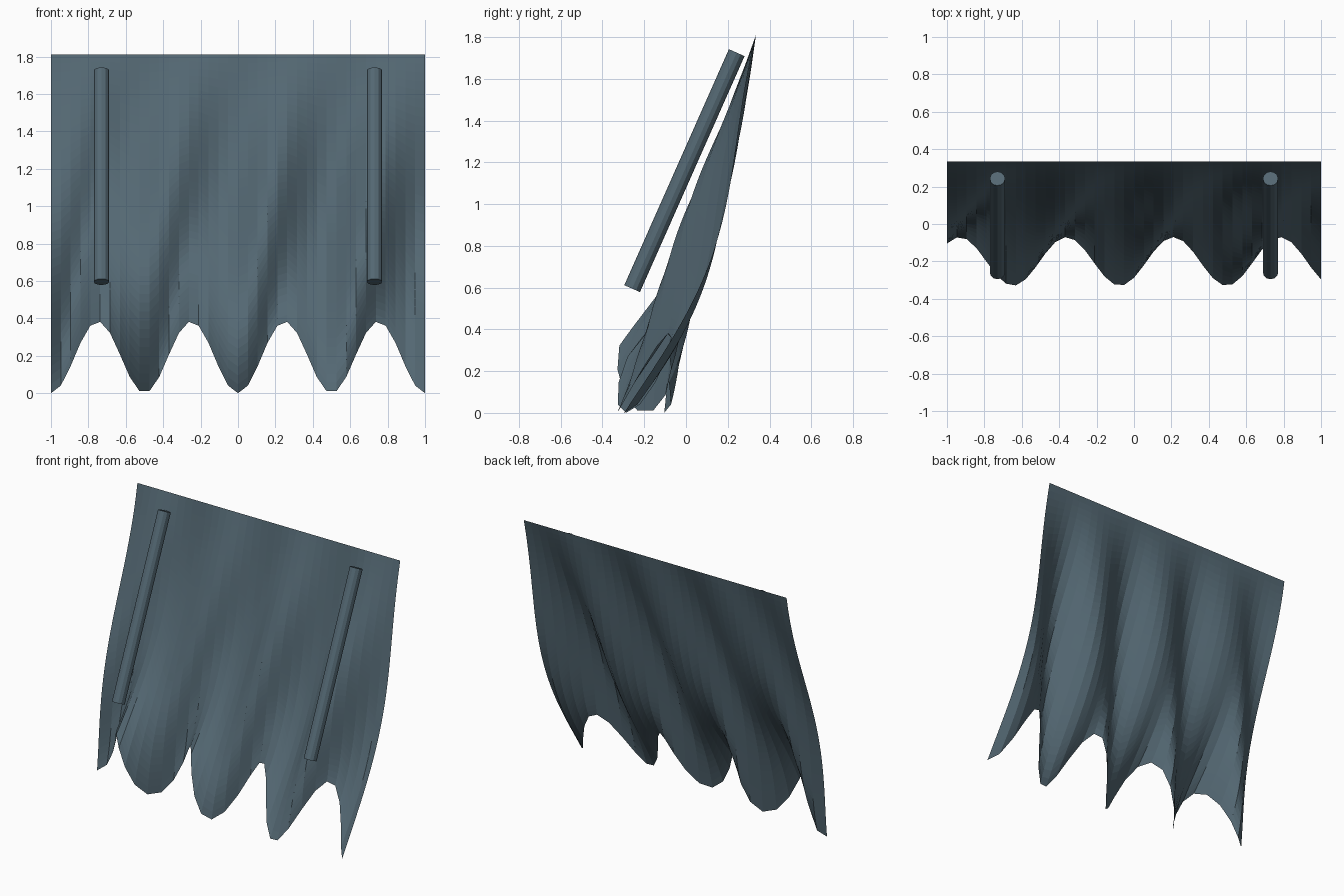
import bpy, bmesh, math
from mathutils import Vector

if "Cube" in bpy.data.objects:
    bpy.data.objects.remove(bpy.data.objects["Cube"])

slate = bpy.data.materials.new("slate_blue")
slate.diffuse_color = (0.088, 0.138, 0.171, 1)
slate.use_nodes = True
slate.node_tree.nodes["Principled BSDF"].inputs["Base Color"].default_value = slate.diffuse_color


def add_object(name, bm):
    mesh = bpy.data.meshes.new(name)
    bm.to_mesh(mesh)
    bm.free()
    mesh.materials.append(slate)
    obj = bpy.data.objects.new(name, mesh)
    bpy.context.collection.objects.link(obj)
    return obj


# Hanging cloth: straight top edge, diagonal folds deepening towards a scalloped hem
COLS, ROWS, HEIGHT = 38, 38, 1.81


def cloth_point(x, t):
    hem = 0.192 * (1 - math.cos(4 * math.pi * x))
    lean = 0.335 - 0.375 * t - 0.16 * t * t
    fold = 0.13 * t * math.cos(11 * (x - 0.21 - 0.4 * (1 - t)))
    return Vector((x, lean + fold, HEIGHT * (1 - t) + hem * t))


bm = bmesh.new()
grid = [[bm.verts.new(cloth_point(-1 + 2 * i / COLS, j / ROWS)) for i in range(COLS + 1)]
        for j in range(ROWS + 1)]
for j in range(ROWS):
    for i in range(COLS):
        bm.faces.new((grid[j][i], grid[j + 1][i], grid[j + 1][i + 1], grid[j][i + 1]))
add_object("cloth", bm)

# Two slanted rods in front of the cloth
for side, x in (("left", -0.73), ("right", 0.73)):
    low, high = Vector((x, -0.258, 0.595)), Vector((x, 0.243, 1.725))
    axis = high - low
    bm = bmesh.new()
    bmesh.ops.create_cone(bm, cap_ends=True, segments=12, radius1=0.041, radius2=0.041,
                          depth=axis.length)
    rod = add_object(side + "_rod", bm)
    rod.location = (low + high) / 2
    rod.rotation_euler = (-math.atan2(axis.y, axis.z), 0, 0)
